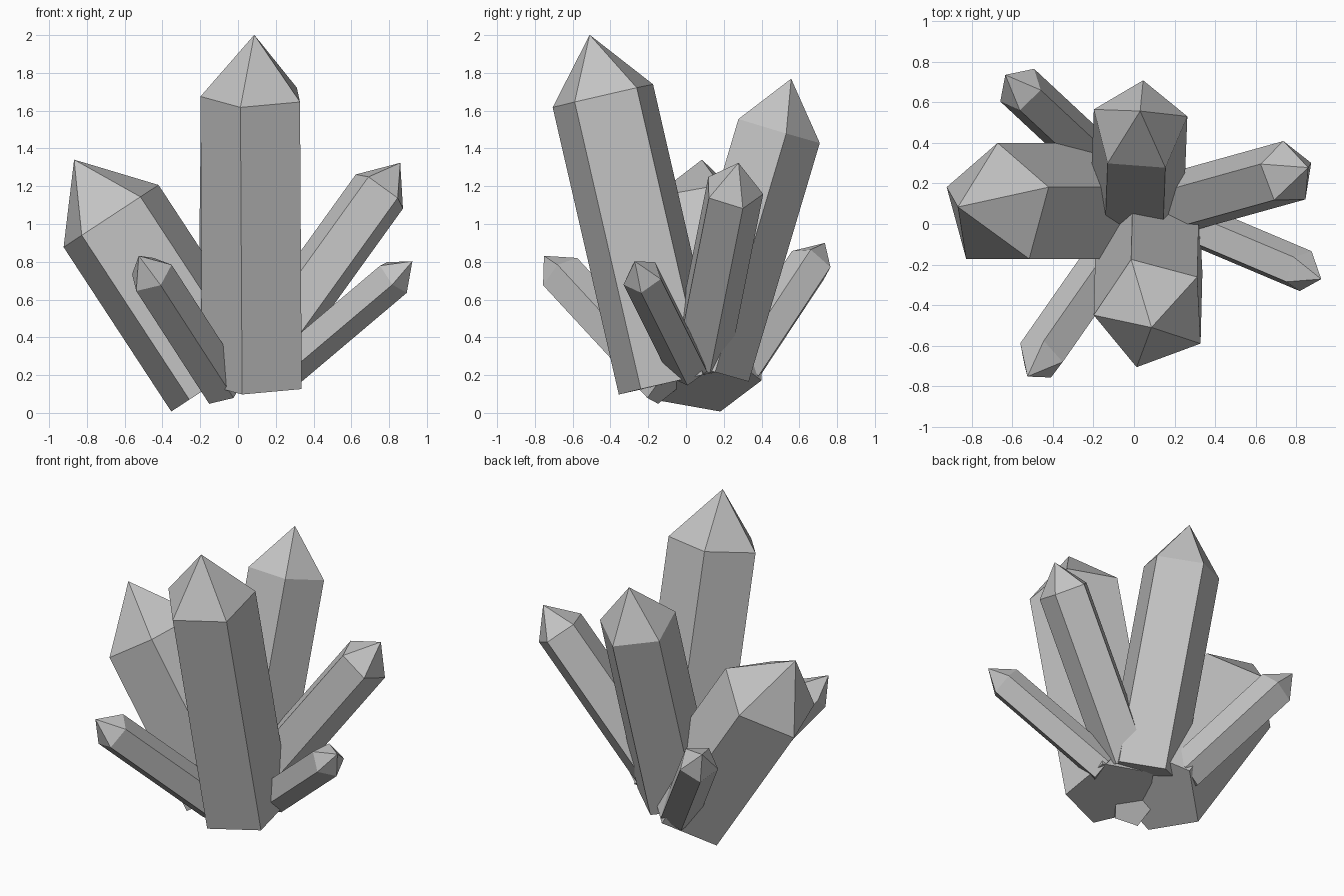
import bpy, bmesh, math
from mathutils import Vector

if "Cube" in bpy.data.objects:
    bpy.data.objects.remove(bpy.data.objects["Cube"])

stone = bpy.data.materials.new("grey_crystal")
stone.diffuse_color = (0.55, 0.55, 0.55, 1)
stone.use_nodes = True
stone.node_tree.nodes["Principled BSDF"].inputs["Base Color"].default_value = stone.diffuse_color
SIDES = 5


def crystal(name, base, shoulder, tip, radius, corner):
    """Five-sided prism from base to shoulder with a pointed cap.
    corner is the rough direction of one ring corner."""
    base, shoulder = Vector(base), Vector(shoulder)
    axis = (shoulder - base).normalized()
    u = Vector(corner)
    u = (u - axis * u.dot(axis)).normalized()
    v = axis.cross(u)
    bm = bmesh.new()

    def ring(centre):
        angles = [2 * math.pi * i / SIDES for i in range(SIDES)]
        return [bm.verts.new(centre + radius * (u * math.cos(a) + v * math.sin(a)))
                for a in angles]

    low, high = ring(base), ring(shoulder)
    apex = bm.verts.new(shoulder + axis * tip)
    bm.faces.new(low[::-1])
    for i in range(SIDES):
        j = (i + 1) % SIDES
        bm.faces.new((low[i], low[j], high[j], high[i]))
        bm.faces.new((high[i], high[j], apex))
    mesh = bpy.data.meshes.new(name)
    bm.to_mesh(mesh)
    bm.free()
    mesh.materials.append(stone)
    bpy.context.collection.objects.link(bpy.data.objects.new(name, mesh))


# Three large crystals
crystal("tall_front_crystal", (0.097, -0.086, 0.16), (0.088, -0.436, 1.68),
        0.33, 0.287, (-0.29, -0.014, -0.003))
crystal("wide_left_crystal", (-0.102, 0.084, 0.172), (-0.672, 0.084, 1.042),
        0.357, 0.316, (0, 1, 0))
crystal("back_crystal", (0.012, 0.1, 0.235), (0.027, 0.476, 1.498),
        0.283, 0.243, (-0.227, 0.089, -0.027))

# Four small crystals
crystal("right_crystal", (0.128, 0.075, 0.308), (0.754, 0.249, 1.178),
        0.182, 0.162, (0.116, 0.051, -0.098))
crystal("low_right_crystal", (0.245, 0.015, 0.23), (0.825, -0.23, 0.72),
        0.135, 0.109, (0.066, -0.008, -0.076))
crystal("front_left_crystal", (-0.075, -0.108, 0.135), (-0.461, -0.66, 0.732),
        0.15, 0.123, (-0.107, 0.06, 0.015))
crystal("back_left_crystal", (-0.15, 0.284, 0.217), (-0.558, 0.664, 0.792),
        0.15, 0.122, (0.063, 0.096, -0.02))
